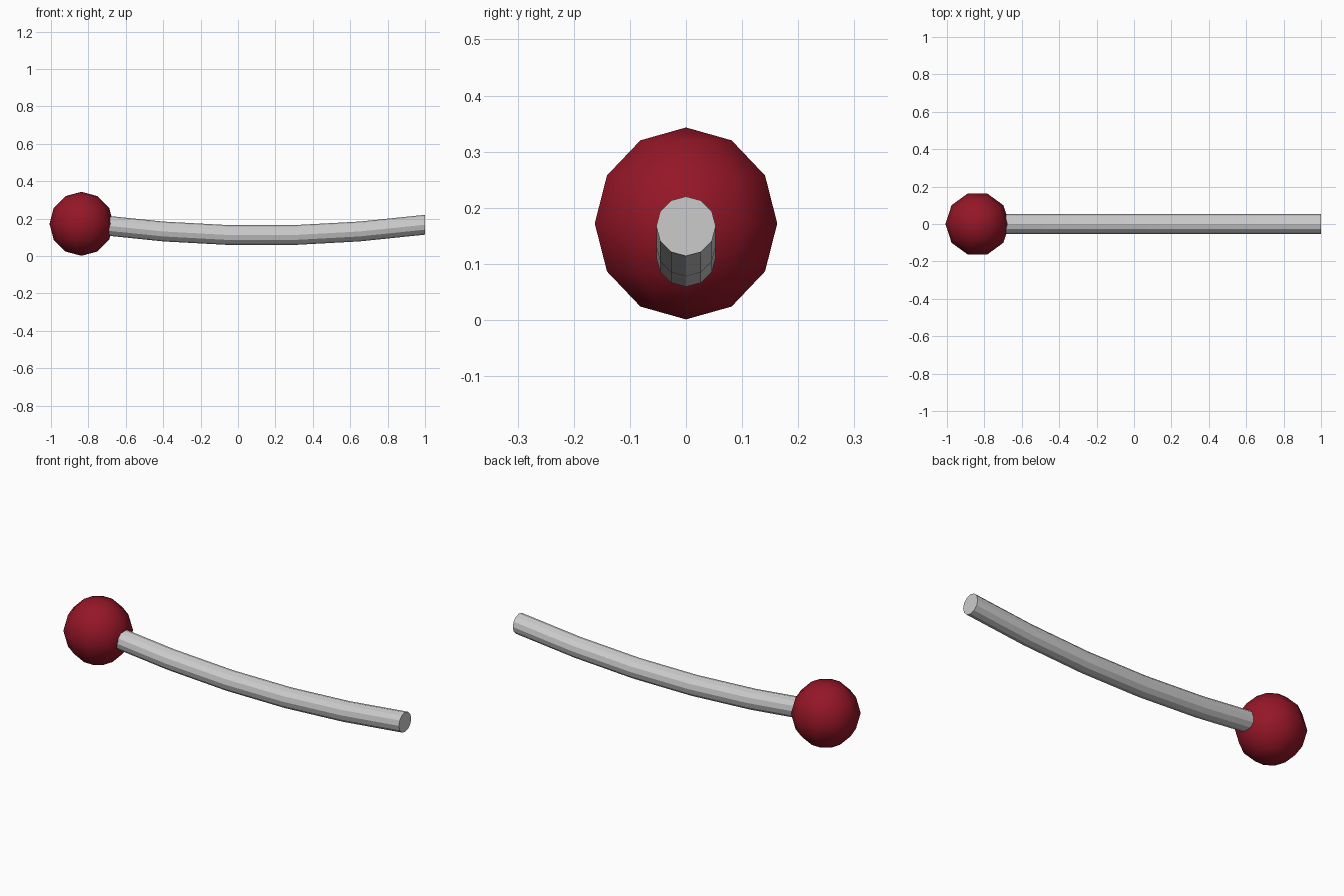
import bpy, bmesh, math

if "Cube" in bpy.data.objects:
    bpy.data.objects.remove(bpy.data.objects["Cube"])

# Ball: low-poly globe, smooth shaded
bpy.ops.mesh.primitive_uv_sphere_add(segments=10, ring_count=6, radius=0.171,
                                     location=(-0.837, 0, 0.172),
                                     rotation=(0, 0, math.pi / 2))
ball = bpy.context.object
ball.name = "ball"
bpy.ops.object.shade_smooth()
red = bpy.data.materials.new("dark_red")
red.diffuse_color = (0.3, 0.008, 0.02, 1)
red.use_nodes = True
red.node_tree.nodes["Principled BSDF"].inputs["Base Color"].default_value = red.diffuse_color
ball.data.materials.append(red)

# Rod: upright 12-sided rings following a shallow sag, flat end caps
SIDES, RADIUS = 12, 0.053
heights = [0.167, 0.131, 0.112, 0.112, 0.131, 0.167]
bm = bmesh.new()
rings = []
for i, z in enumerate(heights):
    x = -0.75 + 0.35 * i
    angles = [2 * math.pi * k / SIDES for k in range(SIDES)]
    rings.append([bm.verts.new((x, RADIUS * math.sin(a), z + RADIUS * math.cos(a)))
                  for a in angles])
for a, b in zip(rings, rings[1:]):
    for k in range(SIDES):
        n = (k + 1) % SIDES
        bm.faces.new((a[k], a[n], b[n], b[k]))
bm.faces.new(rings[0])
bm.faces.new(rings[-1])
bmesh.ops.recalc_face_normals(bm, faces=bm.faces)
mesh = bpy.data.meshes.new("rod")
bm.to_mesh(mesh)
bm.free()
rod = bpy.data.objects.new("rod", mesh)
bpy.context.collection.objects.link(rod)
bpy.ops.object.select_all(action='DESELECT')
rod.select_set(True)
bpy.context.view_layer.objects.active = rod
bpy.ops.object.shade_smooth_by_angle(angle=math.radians(29))
